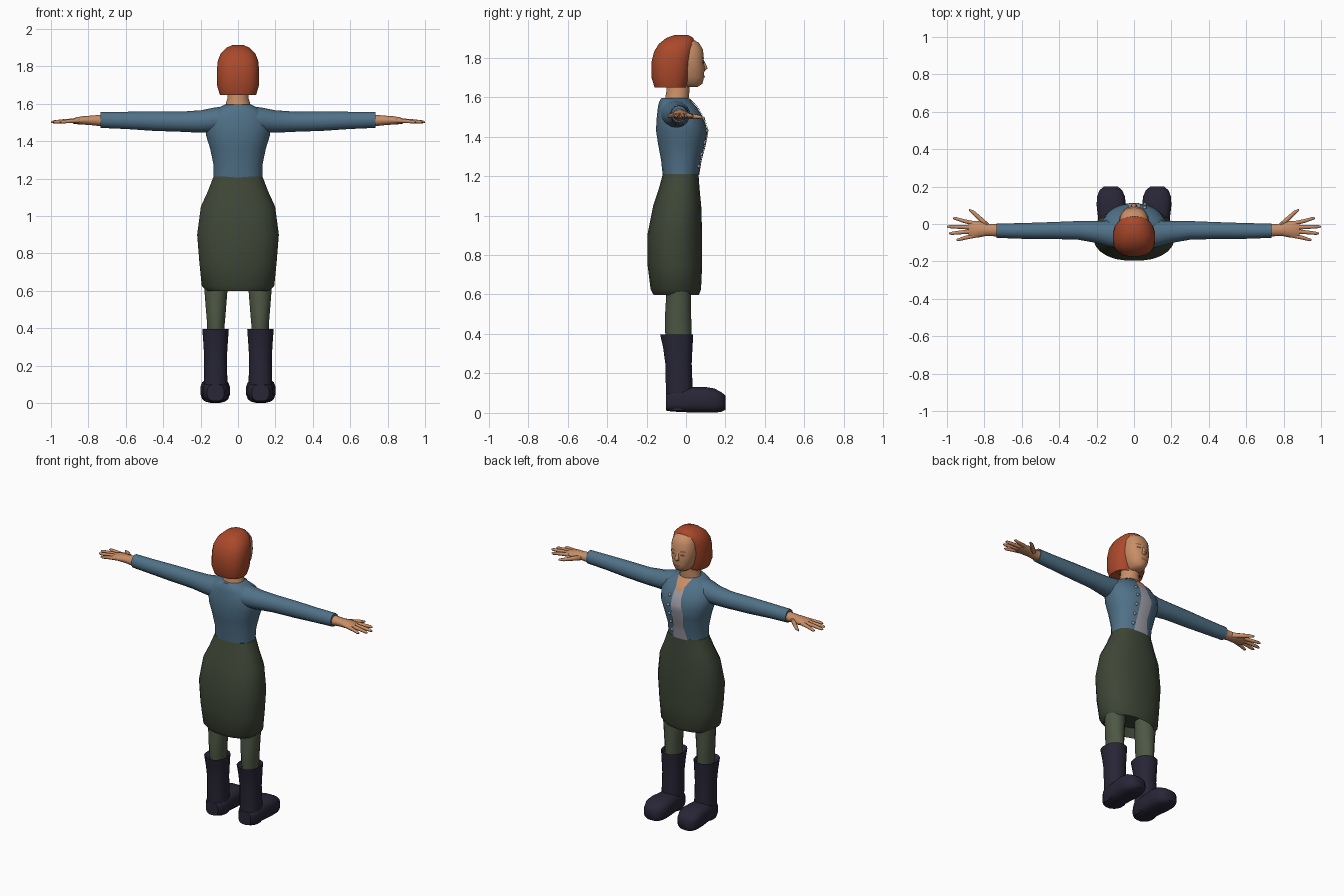
import bpy, bmesh, math
from mathutils import Vector


def mat(name, r, g, b):
    m = bpy.data.materials.new(name)
    m.diffuse_color = (r, g, b, 1)
    return m


HAIR = mat("red_hair", 0.40, 0.066, 0.024)
SKIN = mat("skin", 0.58, 0.27, 0.135)
BLUE = mat("blue_knit", 0.08, 0.165, 0.245)
SHIRT = mat("grey_shirt", 0.34, 0.34, 0.39)
SKIRT = mat("dark_green_skirt", 0.048, 0.061, 0.037)
TIGHTS = mat("green_tights", 0.076, 0.096, 0.058)
BOOT = mat("navy_boots", 0.021, 0.019, 0.037)
BROWN = mat("brown_features", 0.16, 0.065, 0.035)
LIPS = mat("lips", 0.40, 0.12, 0.075)

X, Y, Z = Vector((1, 0, 0)), Vector((0, 1, 0)), Vector((0, 0, 1))


def finish(name, bm, material, angle=50):
    bmesh.ops.recalc_face_normals(bm, faces=bm.faces)
    me = bpy.data.meshes.new(name)
    bm.to_mesh(me)
    bm.free()
    me.materials.append(material)
    ob = bpy.data.objects.new(name, me)
    bpy.context.collection.objects.link(ob)
    bpy.ops.object.select_all(action='DESELECT')
    ob.select_set(True)
    bpy.context.view_layer.objects.active = ob
    bpy.ops.object.shade_smooth_by_angle(angle=math.radians(angle))
    return ob


def loft(name, rings, u, v, material, n=16, e=2.0):
    """Skin superellipse rings (centre, radius_u, radius_v) and cap both ends."""
    bm = bmesh.new()
    loops = []
    for c, ru, rv in rings:
        loop = []
        for i in range(n):
            a = 2 * math.pi * (i + 0.5) / n
            cu, sv = math.cos(a), math.sin(a)
            pu = math.copysign(abs(cu) ** (2 / e), cu)
            pv = math.copysign(abs(sv) ** (2 / e), sv)
            loop.append(bm.verts.new(Vector(c) + u * ru * pu + v * rv * pv))
        loops.append(loop)
    for a, b in zip(loops, loops[1:]):
        for i in range(n):
            j = (i + 1) % n
            bm.faces.new((a[i], a[j], b[j], b[i]))
    bm.faces.new(loops[0])
    bm.faces.new(loops[-1])
    return finish(name, bm, material)


def column(name, rows, material, x=0, n=20, e=2.0):
    """Upright loft from rows of (z, back y, front y, half width)."""
    rings = [((x, (a + b) / 2, z), h, (b - a) / 2) for z, a, b, h in rows]
    return loft(name, rings, X, Y, material, n, e)


def front_y(rows, x, z, e):
    for p, q in zip(rows, rows[1:]):
        if p[0] <= z <= q[0]:
            t = (z - p[0]) / (q[0] - p[0])
            a, b, h = [p[i] + t * (q[i] - p[i]) for i in (1, 2, 3)]
            k = max(0, 1 - abs(x / h) ** e) ** (1 / e)
            return (a + b) / 2 + (b - a) / 2 * k
    return 0


def panel(name, rows, e, outline, material, off=0.004, cols=6):
    """Thin patch on the front of a column; outline is (z, x left, x right)."""
    bm = bmesh.new()
    grid = []
    for p, q in zip(outline, outline[1:]):
        for s in range(5):
            z, l, r = [p[i] + s / 4 * (q[i] - p[i]) for i in range(3)]
            xs = [l + (r - l) * k / cols for k in range(cols + 1)]
            grid.append([bm.verts.new((x, front_y(rows, x, z, e) + off, z)) for x in xs])
    for a, b in zip(grid, grid[1:]):
        for k in range(cols):
            bm.faces.new((a[k + 1], a[k], b[k], b[k + 1]))
    bmesh.ops.remove_doubles(bm, verts=bm.verts, dist=0.0003)
    return finish(name, bm, material)


# Torso in a cardigan, with shirt front, neckline and buttons
torso = [(1.19, -.117, .060, .130), (1.28, -.127, .075, .133), (1.36, -.142, .097, .150),
         (1.43, -.153, .110, .172), (1.49, -.150, .092, .178), (1.55, -.143, .055, .150),
         (1.575, -.137, .030, .110), (1.595, -.125, .010, .072)]
column("cardigan_body", torso, BLUE, n=24, e=2.2)
panel("shirt_front", torso, 2.2, [(1.205, -.055, .05), (1.30, -.035, .04), (1.40, -.05, .035),
                                  (1.48, -.03, .035), (1.55, -.03, .03)], SHIRT)
panel("neckline", torso, 2.2, [(1.51, -.004, .004), (1.55, -.03, .03),
                               (1.593, -.05, .05)], SKIN, 0.006)
for i in range(5):
    z = 1.25 + i * 0.06
    bm = bmesh.new()
    bmesh.ops.create_uvsphere(bm, u_segments=8, v_segments=6, radius=0.010)
    bmesh.ops.translate(bm, verts=bm.verts, vec=(.058, front_y(torso, .058, z, 2.2), z))
    finish("button", bm, SHIRT)

# Skirt with a recessed underside
column("skirt", [(.66, -.15, .05, .15), (.598, -.165, .066, .165), (.625, -.180, .077, .195),
                 (.75, -.196, .083, .208), (.90, -.197, .083, .220), (1.05, -.167, .078, .200),
                 (1.13, -.140, .070, .163), (1.21, -.118, .064, .132)], SKIRT, n=24, e=2.3)

# Neck and head
column("neck", [(1.55, -.115, .012, .075), (1.60, -.105, .015, .066), (1.63, -.10, .018, .057),
                (1.70, -.10, .02, .055)], SKIN)
face = [(1.652, -.06, .060, .030), (1.668, -.07, .084, .048), (1.70, -.08, .092, .066),
        (1.75, -.08, .094, .078), (1.78, -.08, .091, .081), (1.84, -.08, .087, .078),
        (1.875, -.08, .066, .064), (1.893, -.07, .035, .045)]
column("face", face, SKIN, n=24, e=2.3)
loft("nose", [((0, .080, 1.79), .007, .010), ((0, .090, 1.765), .011, .013),
              ((0, .094, 1.745), .016, .017), ((0, .086, 1.733), .012, .010)], X, Y, SKIN, 8)
panel("lips", face, 2.3, [(1.694, -.012, .012), (1.701, -.024, .024),
                          (1.709, -.012, .012)], LIPS, 0.003)
for s in (1, -1):
    for nm, z, h, w in (("eye", 1.775, .006, .015), ("brow", 1.798, .003, .019)):
        c = s * .035
        panel(nm, face, 2.3, [(z - h, c - w * .6, c + w * .6), (z, c - w, c + w),
                              (z + h, c - w * .6, c + w * .6)], BROWN, 0.002)

# Bobbed hair
column("hair", [(1.665, -.14, -.01, .085), (1.648, -.160, .004, .098), (1.70, -.176, .020, .114),
                (1.78, -.175, .032, .114), (1.83, -.163, .040, .109), (1.87, -.138, .046, .093),
                (1.90, -.100, .038, .062), (1.915, -.055, .010, .026)], HAIR, n=20, e=2.5)

for s in (1, -1):
    def along_x(name, rows, material, n=12):
        rings = [((s * x, y, z), ry, rz) for x, y, z, ry, rz in rows]
        loft(name, rings, Y, Z, material, n)

    # Sleeve
    along_x("sleeve", [(.07, -.055, 1.52, .078, .066), (.13, -.052, 1.512, .072, .067),
                       (.20, -.043, 1.505, .060, .060), (.30, -.034, 1.504, .051, .054),
                       (.45, -.035, 1.507, .046, .052), (.60, -.037, 1.511, .043, .046),
                       (.735, -.036, 1.514, .039, .043)], BLUE, 14)
    # Palm
    along_x("palm", [(.72, -.034, 1.510, .034, .033), (.79, -.032, 1.511, .033, .026),
                     (.83, -.028, 1.511, .045, .023), (.865, -.030, 1.510, .047, .018),
                     (.885, -.030, 1.508, .042, .012)], SKIN)
    # Fingers and thumb
    for nm, bx, by, tx, ty in (("index_finger", .86, .004, .968, .030),
                               ("middle_finger", .87, -.018, .999, -.014),
                               ("ring_finger", .87, -.040, .988, -.050),
                               ("little_finger", .85, -.062, .950, -.084)):
        along_x(nm, [(bx, by, 1.510, .013, .013),
                     ((bx + tx) / 2, (by + ty) / 2, 1.507, .011, .011),
                     (tx - .012, ty, 1.503, .009, .009), (tx, ty, 1.502, .004, .004)], SKIN, 8)
    along_x("thumb", [(.775, -.015, 1.508, .018, .018), (.82, .025, 1.503, .018, .014),
                      (.855, .058, 1.500, .014, .011), (.882, .076, 1.499, .006, .006)], SKIN, 8)

    # Leg in tights
    column("leg", [(.36, -.10, .025, .047), (.42, -.107, .028, .048), (.50, -.106, .026, .055),
                   (.60, -.10, .026, .063), (.70, -.10, .03, .068)], TIGHTS, x=s * .118, n=14)
    # Boot shaft with a flared, recessed rim
    column("boot_shaft", [(.012, -.100, .03, .060), (.12, -.103, .035, .064),
                          (.25, -.106, .030, .062), (.33, -.117, .034, .067),
                          (.396, -.132, .038, .072), (.375, -.11, .03, .055)],
           BOOT, x=s * .120, n=16, e=2.3)
    # Boot foot
    foot = [(-.102, .055, .045, .044), (-.07, .062, .066, .056), (.03, .066, .072, .065),
            (.10, .066, .079, .066), (.145, .062, .076, .062), (.18, .055, .062, .050),
            (.20, .052, .038, .036)]
    loft("boot_foot", [((s * (.120 + .02 * max(y, 0)), y, z), rx, rz) for y, z, rx, rz in foot],
         X, Z, BOOT, 16, 3.0)
